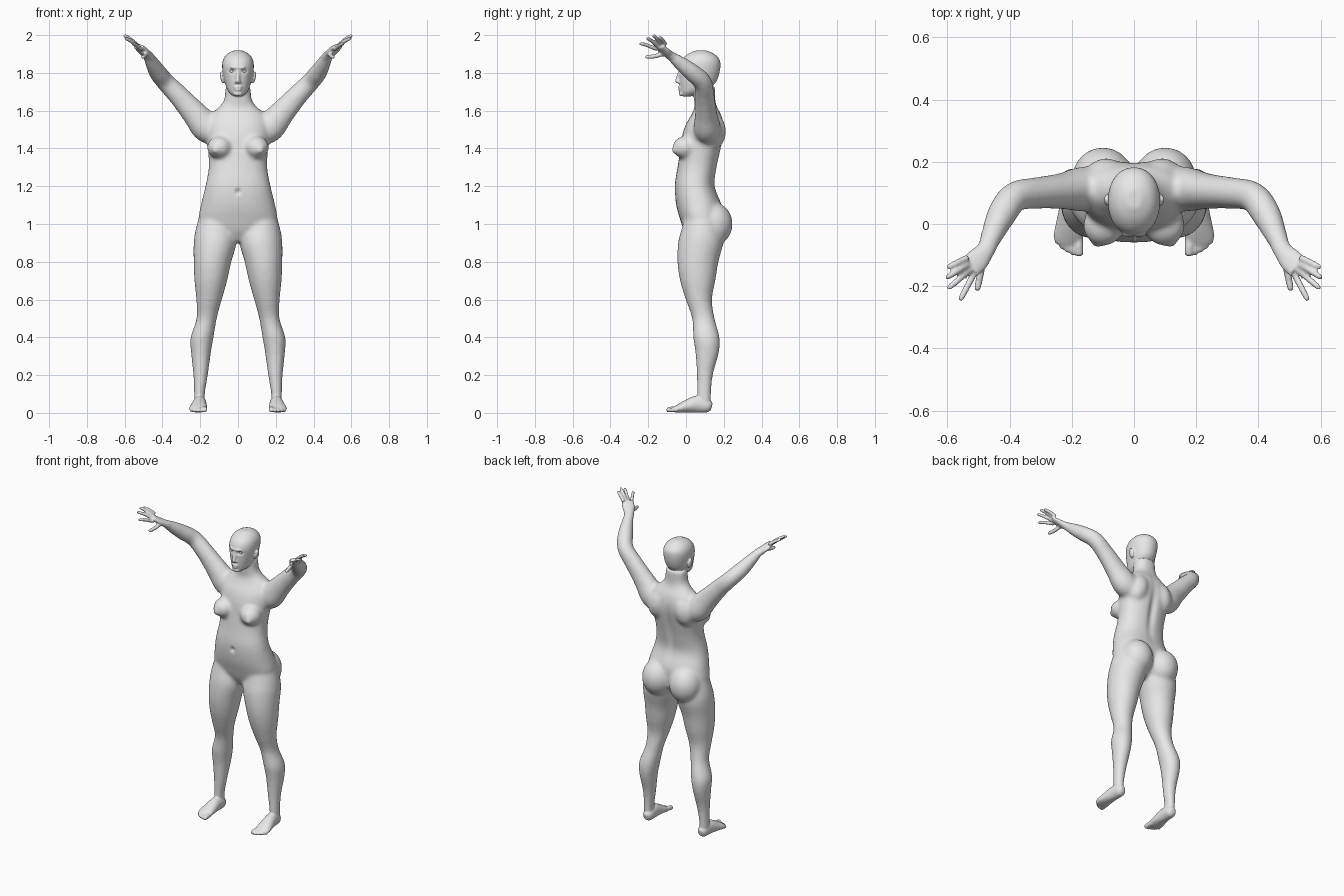
import bpy
import bmesh
import math
from mathutils import Vector, Matrix

old = bpy.data.objects.get("Cube")
if old:
    bpy.data.objects.remove(old, do_unlink=True)

clay = bpy.data.materials.new("light grey clay")
clay.use_nodes = True
clay.diffuse_color = (0.8, 0.8, 0.8, 1)
clay.node_tree.nodes["Principled BSDF"].inputs["Base Color"].default_value = (0.8, 0.8, 0.8, 1)

SIDES = (1, -1)


def spline(rows, steps=4):
    """Catmull-Rom interpolation of rows of numbers."""
    out = []
    last = len(rows) - 1
    for i in range(last):
        quad = [rows[max(i - 1, 0)], rows[i], rows[i + 1], rows[min(i + 2, last)]]
        for k in range(steps):
            t = k / steps
            out.append([0.5 * (2 * b + (c - a) * t + (2 * a - 5 * b + 4 * c - d) * t * t
                               + (3 * b - a - 3 * c + d) * t ** 3)
                        for a, b, c, d in zip(*quad)])
    out.append(list(rows[last]))
    return out


def loft(bm, rows, side=1, upright=False, square=1.0, count=28):
    """Closed tube through rows of x, y, z, width radius, depth radius."""
    rows = spline(rows)
    centres = [Vector(r[:3]) for r in rows]
    rings = []
    for i, row in enumerate(rows):
        u, v = Vector((1, 0, 0)), Vector((0, 1, 0))
        if not upright:
            tangent = centres[min(i + 1, len(rows) - 1)] - centres[max(i - 1, 0)]
            tangent.normalize()
            u = tangent.cross(Vector((0, 0, 1))).normalized()
            v = u.cross(tangent)
        ring = []
        for k in range(count):
            angle = math.tau * k / count
            c, s = math.cos(angle), math.sin(angle)
            p = (centres[i] + u * row[3] * math.copysign(abs(c) ** square, c)
                 + v * row[4] * math.copysign(abs(s) ** square, s))
            ring.append(bm.verts.new((p.x * side, p.y, p.z)))
        rings.append(ring)
    for low, high in zip(rings, rings[1:]):
        for k in range(count):
            n = (k + 1) % count
            bm.faces.new((low[k], low[n], high[n], high[k]))
    bm.faces.new(rings[0])
    bm.faces.new(rings[-1])


def stack(bm, rows, square):
    """Centred upright loft from rows of height, half width, front y, back y."""
    loft(bm, [(0, (f + b) / 2, z, w, (b - f) / 2) for z, w, f, b in rows],
         upright=True, square=square)


def blob(bm, centre, size, side=1, tilt=0.0):
    place = (Matrix.Translation((centre[0] * side, centre[1], centre[2]))
             @ Matrix.Rotation(tilt * side, 4, 'Y') @ Matrix.Diagonal((*size, 1)))
    bmesh.ops.create_uvsphere(bm, u_segments=24, v_segments=16, radius=1, matrix=place)


def digit(bm, base, tip, radius, arch=0.0):
    """Rounded finger or toe."""
    a, b = Vector(base[:3]), Vector(tip)
    mid = a.lerp(b, 0.55) + Vector((0, 0, arch))
    end = a.lerp(b, 0.92)
    return [(*a, radius, radius), (*mid, radius, radius),
            (*end, radius * 0.85, radius * 0.85), (*b, radius * 0.4, radius * 0.4)]


def fuse(name, bm, voxel, smoothing):
    """Melt overlapping volumes into one skin."""
    bmesh.ops.recalc_face_normals(bm, faces=bm.faces)
    mesh = bpy.data.meshes.new(name)
    bm.to_mesh(mesh)
    bm.free()
    obj = bpy.data.objects.new(name, mesh)
    bpy.context.collection.objects.link(obj)
    remesh = obj.modifiers.new("skin", 'REMESH')
    remesh.mode = 'VOXEL'
    remesh.voxel_size = voxel
    smooth = obj.modifiers.new("soften", 'SMOOTH')
    smooth.factor = 0.5
    smooth.iterations = smoothing
    bpy.context.view_layer.update()
    graph = bpy.context.evaluated_depsgraph_get()
    result = bpy.data.meshes.new_from_object(obj.evaluated_get(graph))
    bpy.data.objects.remove(obj, do_unlink=True)
    return result


# Torso and neck
core = bmesh.new()
stack(core, [(.91, .05, .02, .12), (.96, .15, -.01, .175), (1.02, .207, -.03, .19),
             (1.1, .197, -.052, .19), (1.2, .173, -.06, .153), (1.3, .155, -.045, .165),
             (1.4, .16, -.03, .187), (1.47, .166, -.02, .2), (1.53, .166, 0, .2),
             (1.58, .145, .03, .187), (1.62, .1, .045, .165), (1.66, .073, .042, .155),
             (1.73, .068, .04, .155)], 0.88)

for s in SIDES:
    # Breasts, shoulder blades and buttocks
    blob(core, (.098, -.005, 1.405), (.066, .066, .06), s)
    blob(core, (.118, -.058, 1.392), (.022, .02, .022), s)
    blob(core, (.09, .14, 1.49), (.07, .072, .1), s, -0.3)
    blob(core, (.1, .145, 1.0), (.1, .102, .115), s)
    # Legs
    loft(core, [(.115, .085, 1.06, .085, .085), (.118, .083, .97, .107, .108),
                (.121, .078, .9, .114, .12), (.135, .063, .8, .1, .109),
                (.144, .062, .7, .087, .094), (.153, .068, .6, .068, .07),
                (.166, .092, .5, .054, .06), (.19, .108, .4, .061, .07),
                (.196, .112, .32, .053, .063), (.198, .1, .2, .039, .043),
                (.204, .096, .1, .029, .038), (.204, .096, .05, .03, .038)], s, True)
    # Arms
    loft(core, [(.1, .115, 1.47, .065, .06), (.165, .112, 1.51, .072, .08),
                (.23, .106, 1.585, .058, .068), (.31, .1, 1.675, .051, .056),
                (.382, .088, 1.75, .049, .05), (.423, .035, 1.8, .048, .047),
                (.453, -.028, 1.85, .038, .038), (.475, -.08, 1.89, .03, .025)], s)
core_mesh = fuse("core", core, 0.01, 10)

skin = bmesh.new()
skin.from_mesh(core_mesh)
bpy.data.meshes.remove(core_mesh)

# Head
stack(skin, [(1.676, .024, -.02, .03), (1.7, .05, -.028, .09), (1.74, .067, -.034, .15),
             (1.78, .077, -.036, .172), (1.83, .084, -.037, .182), (1.87, .079, -.022, .178),
             (1.9, .058, .01, .15), (1.918, .024, .05, .11)], 0.94)
blob(skin, (0, -.022, 1.69), (.024, .016, .014))
# Nose and lips
loft(skin, [(0, -.034, 1.815, .008, .006), (0, -.04, 1.785, .009, .009),
            (0, -.047, 1.757, .012, .012), (0, -.042, 1.745, .009, .007)], upright=True)
blob(skin, (0, -.034, 1.724), (.022, .01, .006))
blob(skin, (0, -.033, 1.712), (.019, .01, .007))

TOES = [(.176, -.104, .015), (.196, -.1, .011), (.213, -.092, .011),
        (.23, -.08, .011), (.246, -.063, .011)]
FINGERS = [((.512, -.155, 1.924), (.56, -.246, 1.957)),
           ((.525, -.145, 1.938), (.598, -.208, 1.985)),
           ((.533, -.128, 1.948), (.604, -.174, 2.0)),
           ((.535, -.108, 1.95), (.6, -.14, 1.99))]
for s in SIDES:
    blob(skin, (.017, -.035, 1.828), (.024, .007, .006), s)
    blob(skin, (.011, -.038, 1.751), (.007, .009, .007), s)
    # Ears
    blob(skin, (.086, .078, 1.775), (.008, .02, .032), s, 0.2)
    # Feet and toes
    loft(skin, [(.2, .136, .032, .016, .02), (.201, .115, .037, .031, .036),
                (.203, .06, .046, .036, .045), (.207, .005, .035, .043, .034),
                (.211, -.04, .023, .048, .022), (.212, -.065, .016, .04, .014)], s)
    for x, y, r in TOES:
        loft(skin, digit(skin, (x + (.21 - x) * .1, -.04, .02), (x, y, r), r, .002), s, count=14)
    # Palms, thumbs and fingers
    loft(skin, [(.468, -.066, 1.88, .03, .026), (.482, -.09, 1.897, .031, .022),
                (.503, -.115, 1.917, .038, .018), (.528, -.142, 1.942, .036, .013)], s)
    loft(skin, digit(skin, (.485, -.115, 1.902), (.505, -.215, 1.883), .012, -.004), s, count=14)
    for base, tip in FINGERS:
        loft(skin, digit(skin, base, tip, .0105, .004), s, count=14)

body_mesh = fuse("body", skin, 0.0055, 4)


def dent(centre, reach, push):
    """Soft push of nearby skin, with a reach for each axis."""
    for vert in body_mesh.vertices:
        d = sum(((a - b) / r) ** 2 for a, b, r in zip(vert.co, centre, reach))
        if d < 6:
            vert.co += Vector(push) * math.exp(-d)


# Eye sockets, mouth line, navel and spine groove
for s in SIDES:
    dent((.032 * s, -.035, 1.809), (.017, .03, .01), (0, .012, 0))
dent((0, -.04, 1.718), (.018, .02, .0035), (0, .004, 0))
dent((0, -.06, 1.17), (.014, .04, .016), (0, .012, 0))
dent((0, .18, 1.36), (.025, .06, .16), (0, -.014, 0))


def place(name, mesh):
    for face in mesh.polygons:
        face.use_smooth = True
    mesh.materials.clear()
    mesh.materials.append(clay)
    bpy.context.collection.objects.link(bpy.data.objects.new(name, mesh))


place("body", body_mesh)

# Eyeballs
for s, label in zip(SIDES, ("left", "right")):
    ball = bmesh.new()
    blob(ball, (.032, -.012, 1.808), (.013, .013, .009), s)
    eye_mesh = bpy.data.meshes.new("eye_" + label)
    ball.to_mesh(eye_mesh)
    ball.free()
    place("eye_" + label, eye_mesh)
